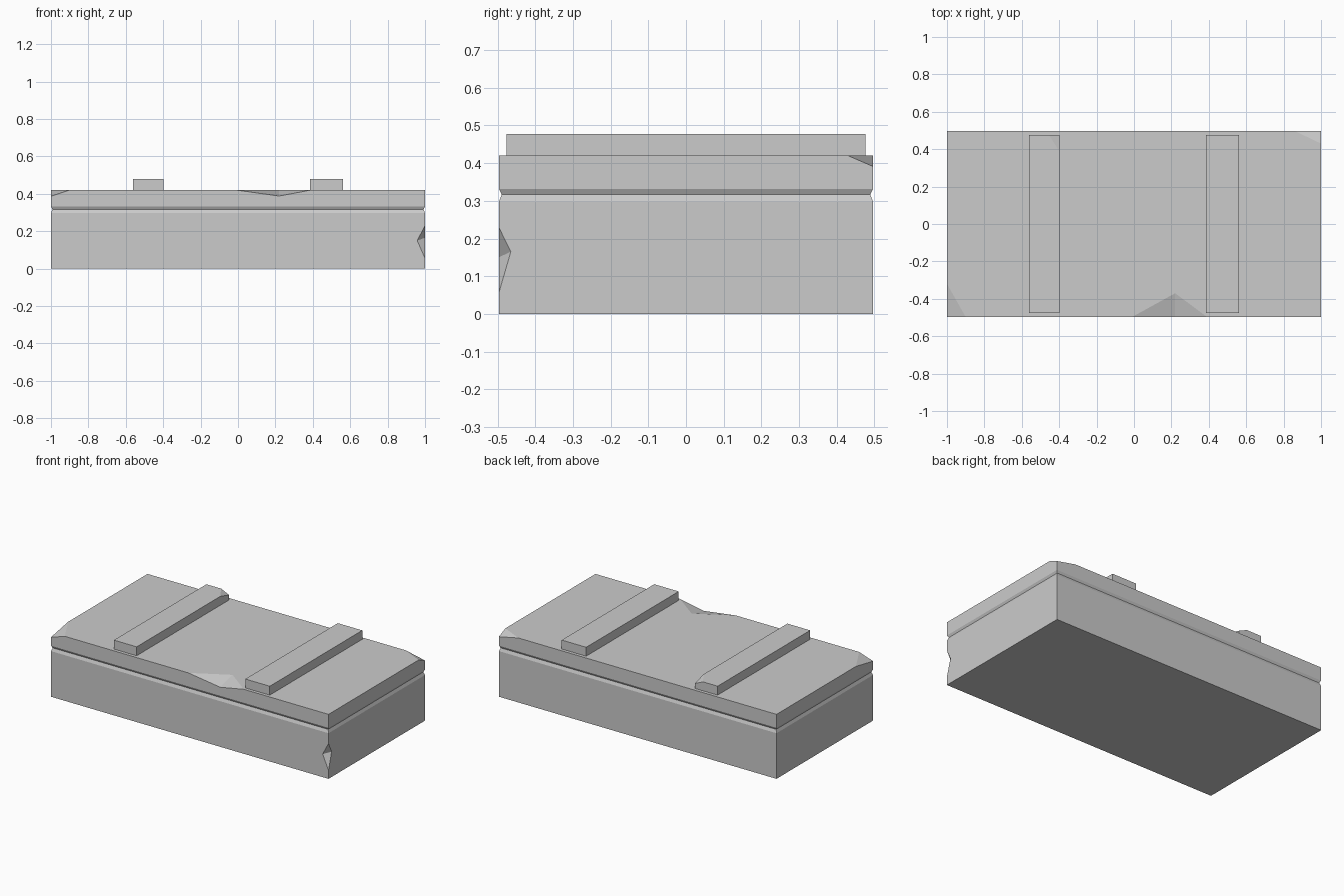
import bpy, bmesh
from mathutils import Vector

if "Cube" in bpy.data.objects:
    bpy.data.objects.remove(bpy.data.objects["Cube"])


def finish(name, bm):
    bmesh.ops.recalc_face_normals(bm, faces=bm.faces)
    me = bpy.data.meshes.new(name)
    bm.to_mesh(me)
    bm.free()
    ob = bpy.data.objects.new(name, me)
    bpy.context.collection.objects.link(ob)
    return ob


def stack(name, cx, hx, hy, levels, corner_chips=()):
    """Rectangular slab from (z, inset) levels, with corners sliced off by planes."""
    bm = bmesh.new()
    rings = [[bm.verts.new((cx + sx * (hx - i), sy * (hy - i), z))
              for sx, sy in ((-1, -1), (1, -1), (1, 1), (-1, 1))] for z, i in levels]
    bm.faces.new(rings[0])
    bm.faces.new(rings[-1])
    for a, b in zip(rings, rings[1:]):
        for k in range(4):
            n = (k + 1) % 4
            bm.faces.new((a[k], a[n], b[n], b[k]))
    for pts in corner_chips:
        p, q, r = map(Vector, pts)
        normal = (q - p).cross(r - p)
        if normal.dot(p - Vector((cx, 0, levels[0][0]))) < 0:
            normal.negate()
        bmesh.ops.bisect_plane(bm, geom=bm.verts[:] + bm.edges[:] + bm.faces[:],
                               plane_co=p, plane_no=normal, clear_outer=True)
        bmesh.ops.holes_fill(bm, edges=[e for e in bm.edges if e.is_boundary], sides=0)
    return finish(name, bm)


def edge_notch(target, a, b, e1, e2):
    """Cut a two-faced notch with valley a-b out of the edge e1-e2."""
    pts = [Vector(p) for p in (a, b, e1, e2)]
    mid = (pts[0] + pts[1]) / 2
    bm = bmesh.new()
    v = [bm.verts.new(mid + (p - mid) * 1.5) for p in pts]
    for f in ((0, 1, 2), (0, 1, 3), (0, 2, 3), (1, 2, 3)):
        bm.faces.new([v[i] for i in f])
    cutter = finish("notch_cutter", bm)
    cutter.hide_render = True
    mod = target.modifiers.new("notch", 'BOOLEAN')
    mod.object, mod.operation, mod.solver = cutter, 'DIFFERENCE', 'EXACT'
    bpy.context.view_layer.objects.active = target
    bpy.ops.object.modifier_apply(modifier=mod.name)
    bpy.data.objects.remove(cutter)


# lower block, bevelled in towards the seam
base = stack("base", 0, 1, 0.497, [(0, 0), (0.297, 0), (0.317, 0.008)])
edge_notch(base, (0.958, -0.497, 0.15), (1, -0.465, 0.165),
           (1, -0.497, 0.23), (1, -0.497, 0.055))

# lid slab with two broken corners and a chipped front edge
lid = stack("lid", 0, 1, 0.497, [(0.317, 0.008), (0.332, 0), (0.42, 0)],
            [((-0.9, -0.497, 0.42), (-1, -0.32, 0.42), (-1, -0.497, 0.387)),
             ((0.86, 0.497, 0.42), (1, 0.43, 0.42), (1, 0.497, 0.391))])
edge_notch(lid, (0.22, -0.497, 0.388), (0.22, -0.37, 0.42),
           (-0.01, -0.497, 0.42), (0.39, -0.497, 0.42))

# raised strips across the lid
stack("left_strip", -0.479, 0.082, 0.476, [(0.42, 0), (0.478, 0)],
      [((-0.455, 0.476, 0.478), (-0.397, 0.385, 0.478), (-0.397, 0.476, 0.452))])
stack("right_strip", 0.474, 0.088, 0.476, [(0.42, 0), (0.478, 0)])
